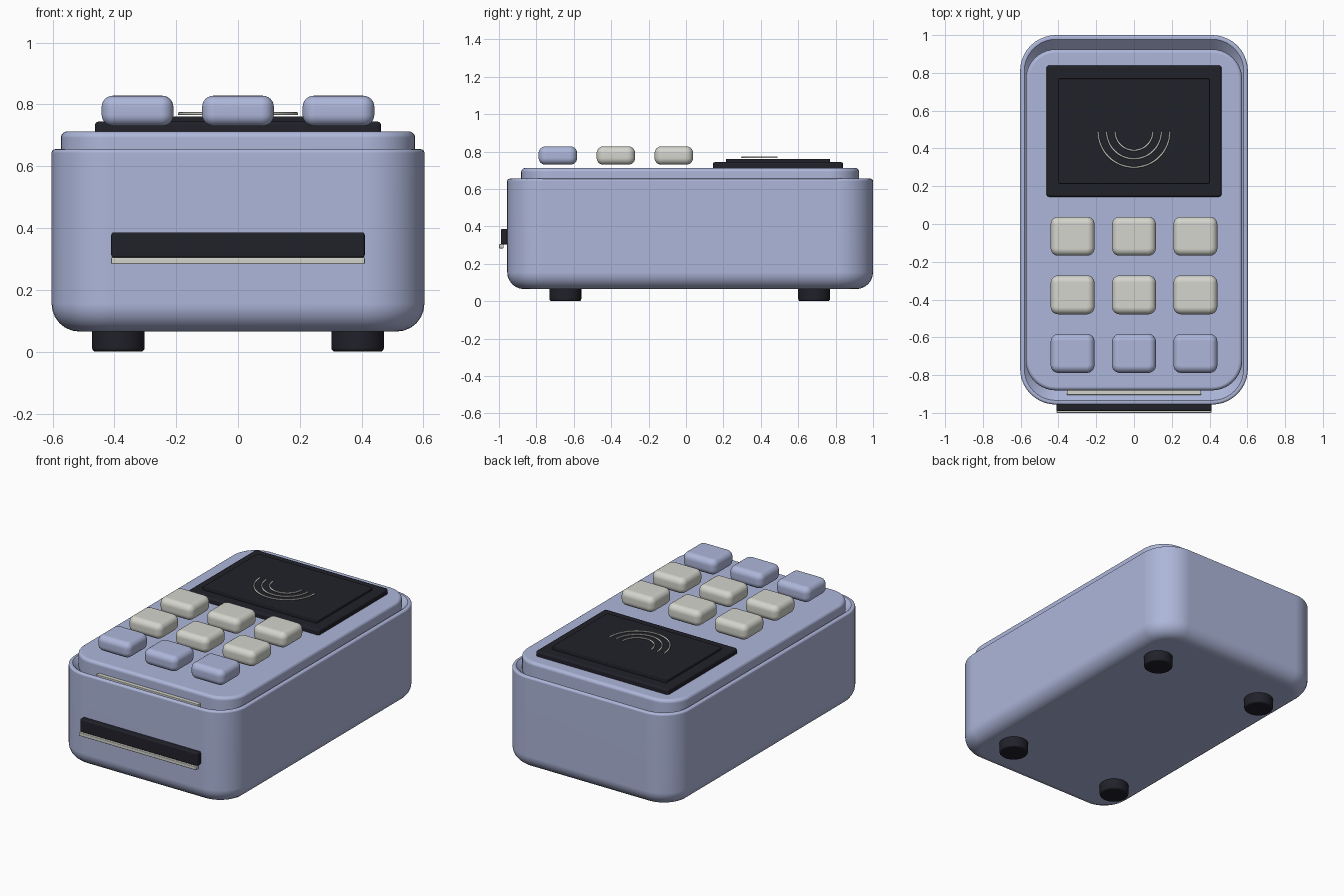
import bpy, bmesh
from math import sin, cos, pi, radians
from mathutils import Vector

cube = bpy.data.objects.get("Cube")
if cube:
    bpy.data.objects.remove(cube, do_unlink=True)


def make_material(name, rgb):
    mat = bpy.data.materials.new(name)
    mat.use_nodes = True
    mat.diffuse_color = (*rgb, 1)
    mat.node_tree.nodes["Principled BSDF"].inputs["Base Color"].default_value = (*rgb, 1)
    return mat


BLUE = make_material("soft_blue", (0.42, 0.47, 0.70))
CREAM = make_material("warm_cream", (0.66, 0.66, 0.61))
DARK = make_material("dark_charcoal", (0.015, 0.015, 0.023))


def finish(bm, name, mat):
    """Turn a bmesh into a smooth-shaded object with crisp edges."""
    bmesh.ops.recalc_face_normals(bm, faces=bm.faces)
    mesh = bpy.data.meshes.new(name)
    bm.to_mesh(mesh)
    bm.free()
    mesh.materials.append(mat)
    obj = bpy.data.objects.new(name, mesh)
    bpy.context.collection.objects.link(obj)
    bpy.ops.object.select_all(action="DESELECT")
    obj.select_set(True)
    bpy.context.view_layer.objects.active = obj
    bpy.ops.object.shade_smooth_by_angle(angle=radians(35))
    weighted = obj.modifiers.new("even_shading", "WEIGHTED_NORMAL")
    weighted.keep_sharp = True
    return obj


def outline(cx, cy, hx, hy, r, z, steps=10):
    """Points of a rounded rectangle at height z."""
    r = max(r, 0.002)
    points = []
    for k, (sx, sy) in enumerate([(1, 1), (-1, 1), (-1, -1), (1, -1)]):
        for i in range(steps + 1):
            a = (k + i / steps) * pi / 2
            points.append(Vector((cx + sx * (hx - r) + r * cos(a),
                                  cy + sy * (hy - r) + r * sin(a), z)))
    return points


def round_profile(z0, z1, low, high, steps=6):
    """(inset, height) pairs of a wall with rounded lower and upper edges."""
    arc = [i / steps * pi / 2 for i in range(steps + 1)]
    wall = [(low * (1 - sin(a)), z0 + low * (1 - cos(a))) for a in arc]
    return wall + [(high * (1 - cos(a)), z1 - high * (1 - sin(a))) for a in arc]


def slab(name, mat, center, half, r, profile):
    """Loft rounded rectangles along an (inset, height) profile and cap it."""
    bm = bmesh.new()
    rings = [[bm.verts.new(p) for p in outline(*center, half[0] - i, half[1] - i, r - i, z)]
             for i, z in profile]
    n = len(rings[0])
    for a, b in zip(rings, rings[1:]):
        for j in range(n):
            bm.faces.new((a[j], a[(j + 1) % n], b[(j + 1) % n], b[j]))
    bm.faces.new(rings[0][::-1])
    bm.faces.new(rings[-1])
    bmesh.ops.remove_doubles(bm, verts=bm.verts, dist=0.00001)
    return finish(bm, name, mat)


def box(name, mat, low, high, bevel):
    """Bevelled box between two corners."""
    bm = bmesh.new()
    bmesh.ops.create_cube(bm, size=1)
    for v in bm.verts:
        v.co = Vector([(l + h) / 2 + c * (h - l) for c, l, h in zip(v.co, low, high)])
    bmesh.ops.bevel(bm, geom=bm.edges[:], offset=bevel, segments=3, profile=0.5, affect="EDGES")
    return finish(bm, name, mat)


# Housing with a rounded rim and a shallow recess
shell = round_profile(0.065, 0.655, 0.09, 0.012)
slab("housing", BLUE, (0, 0.022), (0.603, 0.978), 0.19,
     shell + [(0.022, 0.655), (0.032, 0.645), (0.078, 0.60)])

# Raised top panel
slab("top_panel", BLUE, (0, 0.022), (0.573, 0.903), 0.16,
     round_profile(0.595, 0.712, 0.005, 0.02))

# Light strip in the front gap
box("front_gap_strip", CREAM, (-0.355, -0.905, 0.59), (0.355, -0.87, 0.648), 0.003)

# Screen frame and glass
slab("screen_frame", DARK, (0, 0.492), (0.463, 0.348), 0.015,
     round_profile(0.70, 0.744, 0.003, 0.012))
slab("screen_glass", DARK, (0, 0.492), (0.40, 0.278), 0.008,
     round_profile(0.73, 0.761, 0.002, 0.005))

# Concentric arcs on the screen
for number, radius in enumerate((0.10, 0.145, 0.19), 1):
    curve = bpy.data.curves.new(f"screen_arc_{number}", "CURVE")
    curve.dimensions = "3D"
    curve.bevel_depth = 0.005
    curve.bevel_resolution = 2
    curve.use_fill_caps = True
    line = curve.splines.new("POLY")
    line.points.add(32)
    for i, p in enumerate(line.points):
        a = pi + pi * i / 32
        p.co = (radius * cos(a), 0.49 + radius * sin(a), 0.77, 1)
    curve.materials.append(CREAM)
    bpy.context.collection.objects.link(bpy.data.objects.new(curve.name, curve))

# Keypad: two cream rows and a blue front row
for row, y in enumerate((-0.065, -0.375, -0.685)):
    for col, x in enumerate((-0.325, 0, 0.325)):
        slab(f"key_{row + 1}_{col + 1}", BLUE if row == 2 else CREAM, (x, y),
             (0.116, 0.103), 0.04, round_profile(0.73, 0.828, 0.036, 0.036))

# Card slot and its lip on the front
box("card_slot", DARK, (-0.41, -0.99, 0.304), (0.41, -0.95, 0.386), 0.008)
box("card_slot_lip", CREAM, (-0.41, -1.0, 0.283), (0.41, -0.975, 0.305), 0.004)

# Four round feet
for side, x in (("right", -0.387), ("left", 0.387)):
    for end, y in (("front", -0.645), ("back", 0.685)):
        slab(f"foot_{end}_{side}", DARK, (x, y), (0.085, 0.085), 0.085,
             round_profile(0, 0.085, 0.012, 0.005, 3))
